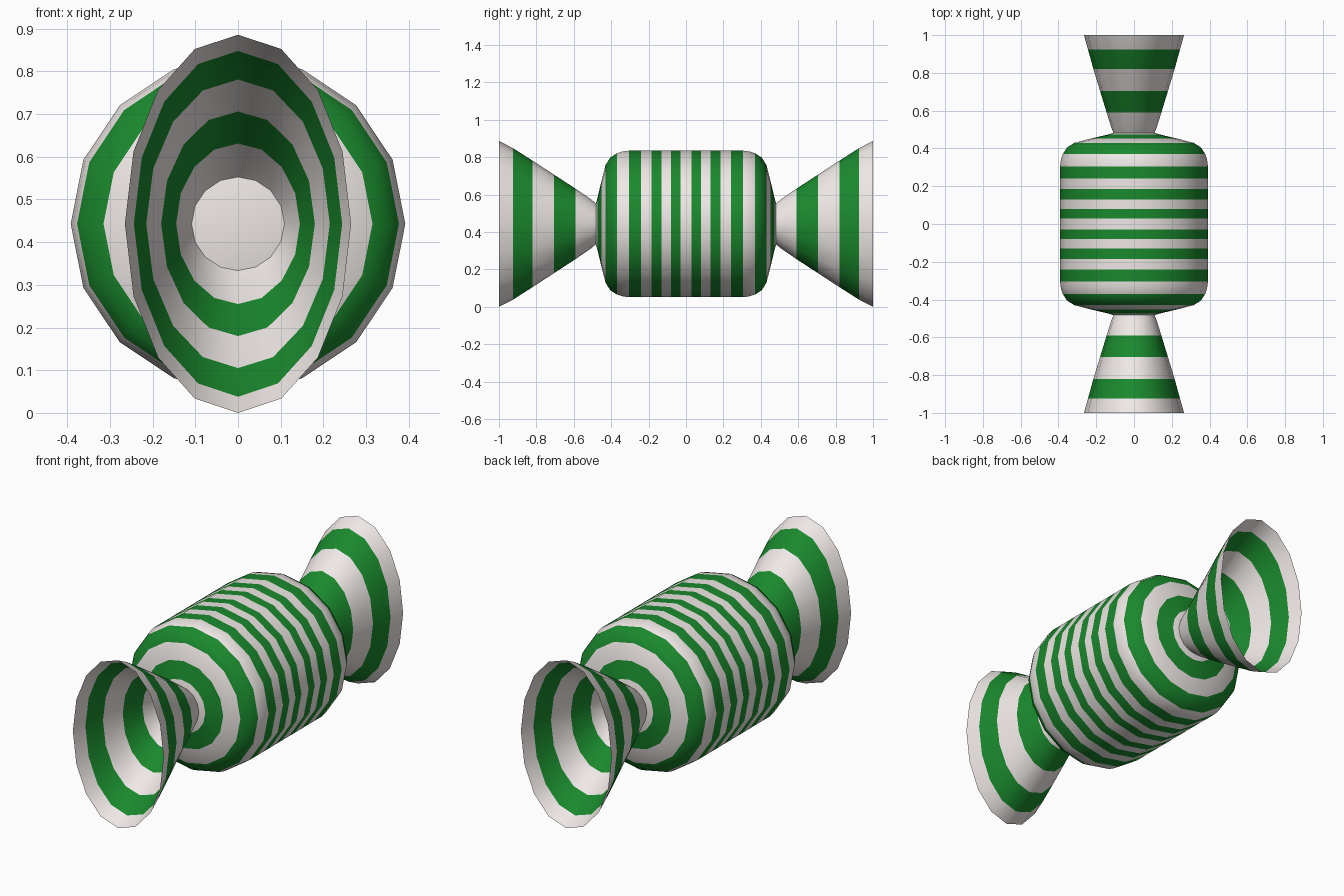
import bpy, bmesh, math

if "Cube" in bpy.data.objects:
    bpy.data.objects.remove(bpy.data.objects["Cube"])

SIDES = 16
CZ = 0.443  # height of the long axis


def material(name, rgb):
    m = bpy.data.materials.new(name)
    m.diffuse_color = (*rgb, 1)
    m.use_nodes = True
    m.node_tree.nodes["Principled BSDF"].inputs["Base Color"].default_value = m.diffuse_color
    return m


WHITE = material("white", (0.86, 0.81, 0.79))
GREEN = material("green", (0.01, 0.25, 0.026))


def loft(name, rings, cap=False):
    """Join elliptical rings (y, radius x, radius z, is_green) along y.
    The flag colours the band that starts at that ring."""
    bm = bmesh.new()
    loops = []
    for y, rx, rz, _ in rings:
        loops.append([bm.verts.new((rx * math.cos(a), y, CZ + rz * math.sin(a)))
                      for a in (2 * math.pi * i / SIDES for i in range(SIDES))])
    for k in range(len(loops) - 1):
        p, q = loops[k], loops[k + 1]
        for i in range(SIDES):
            j = (i + 1) % SIDES
            f = bm.faces.new((p[i], p[j], q[j], q[i]))
            f.material_index = int(rings[k][3])
            f.smooth = True
    if cap:
        for ring in (loops[0], loops[-1]):
            bm.faces.new(ring).smooth = True
    bmesh.ops.recalc_face_normals(bm, faces=bm.faces)
    me = bpy.data.meshes.new(name)
    bm.to_mesh(me)
    bm.free()
    me.materials.append(WHITE)
    me.materials.append(GREEN)
    ob = bpy.data.objects.new(name, me)
    bpy.context.collection.objects.link(ob)
    bpy.ops.object.select_all(action='DESELECT')
    ob.select_set(True)
    bpy.context.view_layer.objects.active = ob
    bpy.ops.object.shade_smooth_by_angle(angle=math.radians(50))
    return ob


# Striped body: half profile (y, radius, colour of the band towards the middle)
half = [(0.482, 0.11, 0), (0.473, 0.14, 1), (0.452, 0.23, 0), (0.43, 0.315, 1),
        (0.405, 0.355, 1), (0.37, 0.377, 0), (0.34, 0.387, 0), (0.305, 0.392, 1),
        (0.24, 0.392, 0), (0.185, 0.392, 1), (0.13, 0.392, 0), (0.08, 0.392, 1),
        (0.03, 0.392, 0)]
front = [(-y, r, r, g) for y, r, g in half]
back = [(half[i][0], half[i][1], half[i][1], half[i - 1][2])
        for i in range(len(half) - 1, -1, -1)]
loft("wrapped_body", front + back, cap=True)

# Flared wrapper ends: round at the neck, oval at the open rim
flare = [(0.48, 0.108, 0.108, 0), (0.51, 0.12, 0.133, 0), (0.59, 0.145, 0.188, 1),
         (0.705, 0.18, 0.263, 0), (0.82, 0.215, 0.338, 1), (0.925, 0.244, 0.405, 0),
         (1.0, 0.265, 0.443, 0)]
for side, name in ((-1, "front_wrapper_end"), (1, "back_wrapper_end")):
    loft(name, [(side * y, rx, rz, g) for y, rx, rz, g in flare])
